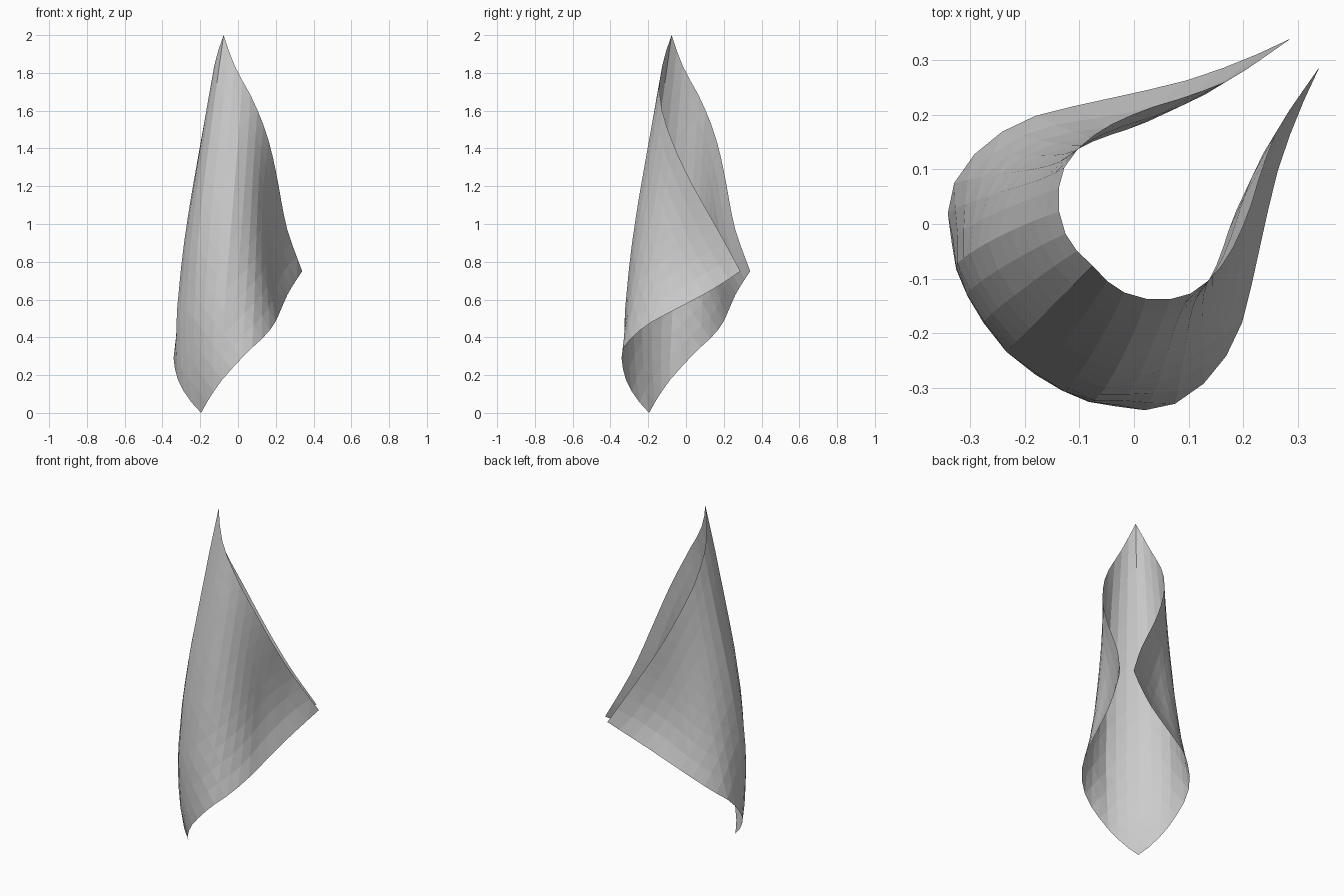
import bpy, bmesh
from math import sin, pi
from mathutils import Vector

if "Cube" in bpy.data.objects:
    bpy.data.objects.remove(bpy.data.objects["Cube"])

N = 16  # cells along each side of the square cloth

# Edges of one half, from the spine corner to the side corner
UPPER = [(-.076, -.076, 2), (-.037, -.115, 1.885), (.005, -.133, 1.79), (.05, -.139, 1.715),
         (.1, -.129, 1.61), (.14, -.1, 1.51), (.172, -.06, 1.405), (.195, -.015, 1.305),
         (.213, .03, 1.215), (.235, .1, 1.09), (.267, .18, .95), (.34, .288, .75)]
LOWER = [(-.195, -.195, 0), (-.15, -.265, .08), (-.08, -.32, .18), (.02, -.341, .29),
         (.08, -.327, .35), (.13, -.29, .395), (.17, -.24, .44), (.2, -.175, .485),
         (.218, -.1, .525), (.24, 0, .577), (.264, .1, .63), (.3, .2, .69), (.34, .288, .75)]
# Outward bulge along the spine, from bottom to top
BULGE = [(0, 0), (.06, .037), (.115, .062), (.235, .0965), (.42, .104),
         (.575, .088), (.725, .059), (.88, .028), (1, 0)]


def resample(pts, n):
    """Smooth curve through pts, cut into n equal lengths."""
    p = [Vector(q) for q in pts]
    p = [2 * p[0] - p[1]] + p + [2 * p[-1] - p[-2]]
    dense = []
    for a, b, c, d in zip(p, p[1:], p[2:], p[3:]):
        for k in range(20):
            t = k / 20
            dense.append(.5 * (2 * b + (c - a) * t + (2 * a - 5 * b + 4 * c - d) * t * t
                               + (3 * b - a - 3 * c + d) * t ** 3))
    dense.append(p[-2])
    acc = [0]
    for a, b in zip(dense, dense[1:]):
        acc.append(acc[-1] + (b - a).length)
    out, j = [], 0
    for i in range(n + 1):
        s = acc[-1] * i / n
        while j < len(acc) - 2 and acc[j + 1] < s:
            j += 1
        out.append(dense[j].lerp(dense[j + 1], (s - acc[j]) / (acc[j + 1] - acc[j])))
    return out


def bulge(h):
    for (a, va), (b, vb) in zip(BULGE, BULGE[1:]):
        if h <= b:
            return va + (vb - va) * (h - a) / (b - a)
    return 0


top, low = resample(UPPER, N), resample(LOWER, N)


def point(a, b):
    """Cloth point: column a-b around the spine, row down the column."""
    c = abs(a - b)
    u = c / N
    t = min(a, b) / max(1, N - c)
    p = top[c].lerp(low[c], t)
    out = Vector((p.x, p.y, 0)).normalized()
    # walls pinch inward between the flared edges
    v = max(0, (u - .2) / .8) ** .85
    waist = .052 * sin(pi * v) * 4 * t * (1 - t)
    p = p + out * (bulge(1 - t) * (1 - u) ** 3.2 - waist)
    return Vector((p.y, p.x, p.z)) if a < b else p


# Curled square sheet, hung by one corner, creased in vertical strips
bm = bmesh.new()
grid = [[bm.verts.new(point(a, b)) for b in range(N + 1)] for a in range(N + 1)]
for a in range(N):
    for b in range(N):
        up, down = grid[a][b], grid[a + 1][b + 1]
        bm.faces.new((up, grid[a][b + 1], down))
        bm.faces.new((up, down, grid[a + 1][b]))
mesh = bpy.data.meshes.new("curled_cloth")
bm.to_mesh(mesh)
bm.free()
obj = bpy.data.objects.new("curled_cloth", mesh)
bpy.context.collection.objects.link(obj)
